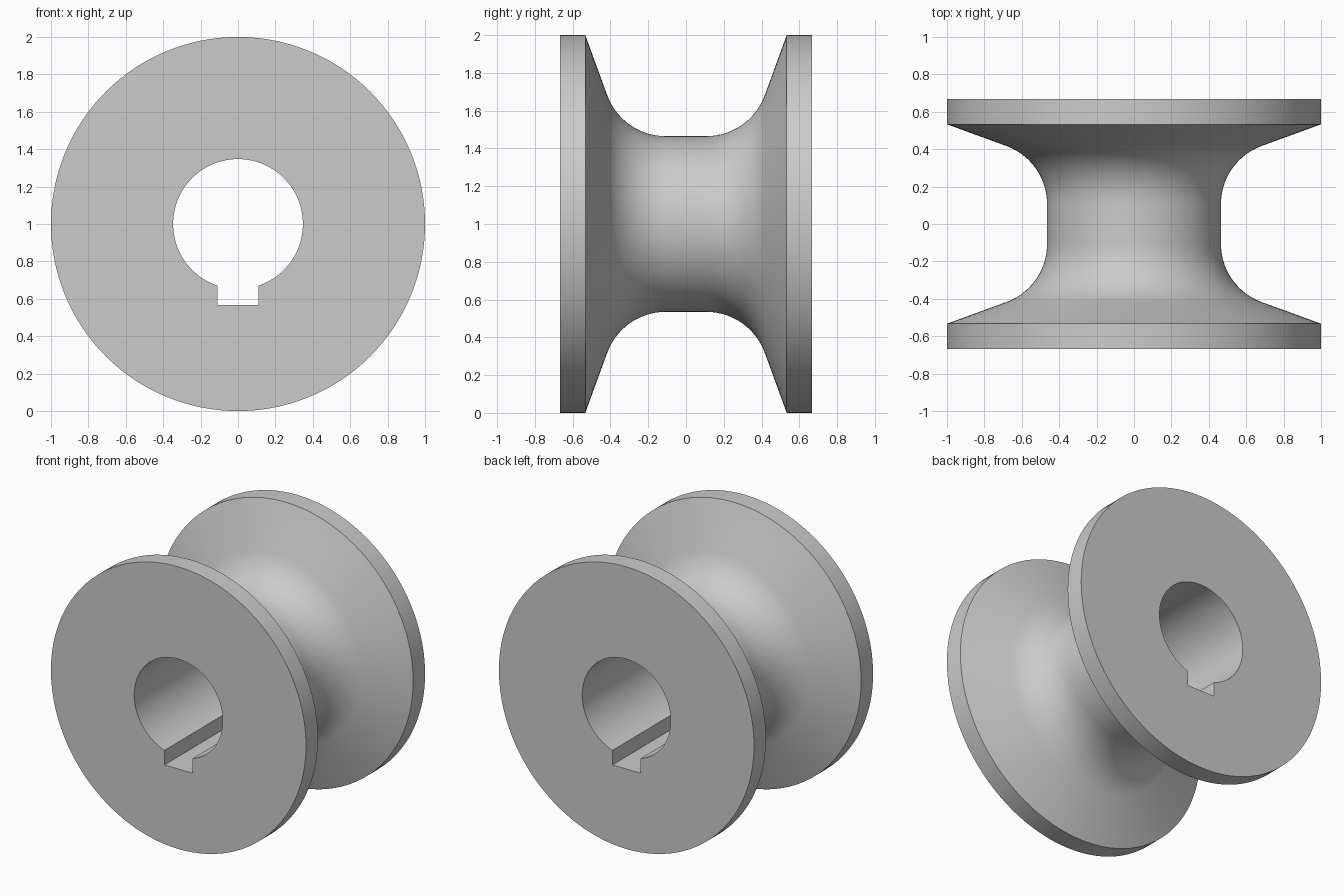
import bpy
import bmesh
from math import sin, cos, asin, pi, radians

cube = bpy.data.objects.get("Cube")
if cube:
    bpy.data.objects.remove(cube, do_unlink=True)

STEPS = 128
HALF_WIDTH, RIM_EDGE, RIM_R = 0.667, 0.533, 1.0
WAIST_R, WAIST_HALF, FILLET_R = 0.465, 0.107, 0.33
FLANK = radians(70)
BORE_R, KEY_HALF, KEY_DEPTH = 0.347, 0.109, 0.433

steel = bpy.data.materials.new("light grey metal")
steel.use_nodes = True
grey = (0.6, 0.6, 0.6, 1)
steel.diffuse_color = grey
steel.node_tree.nodes["Principled BSDF"].inputs["Base Color"].default_value = grey


def make_object(name, bm):
    bmesh.ops.recalc_face_normals(bm, faces=bm.faces)
    mesh = bpy.data.meshes.new(name)
    bm.to_mesh(mesh)
    bm.free()
    mesh.materials.append(steel)
    obj = bpy.data.objects.new(name, mesh)
    obj.location.z = RIM_R
    bpy.context.collection.objects.link(obj)
    return obj


# Half profile (y, radius): waist, fillet, sloped flank, rim; mirrored to the front
half = []
for i in range(15):
    a = FLANK * i / 14
    half.append((WAIST_HALF + FILLET_R * sin(a), WAIST_R + FILLET_R * (1 - cos(a))))
half += [(RIM_EDGE, RIM_R), (HALF_WIDTH, RIM_R)]
profile = [(-y, r) for y, r in reversed(half)] + half

# Revolve the profile about the y axis and cap both ends
bm = bmesh.new()
rings = [[bm.verts.new((r * cos(2 * pi * k / STEPS), y, r * sin(2 * pi * k / STEPS)))
          for k in range(STEPS)] for y, r in profile]
for a, b in zip(rings, rings[1:]):
    for k in range(STEPS):
        n = (k + 1) % STEPS
        bm.faces.new((a[k], a[n], b[n], b[k]))
bm.faces.new(rings[0])
bm.faces.new(rings[-1])
roller = make_object("grooved_roller", bm)

# Bore and keyway cutter: circle opened at the bottom into a rectangular slot
gap = asin(KEY_HALF / BORE_R)
outline = [(KEY_HALF, -KEY_DEPTH)]
for k in range(97):
    a = -pi / 2 + gap + (2 * pi - 2 * gap) * k / 96
    outline.append((BORE_R * cos(a), BORE_R * sin(a)))
outline.append((-KEY_HALF, -KEY_DEPTH))
bm = bmesh.new()
face = bm.faces.new([bm.verts.new((x, -1, z)) for x, z in outline])
extruded = bmesh.ops.extrude_face_region(bm, geom=[face])["geom"]
bmesh.ops.translate(bm, vec=(0, 2, 0),
                    verts=[v for v in extruded if isinstance(v, bmesh.types.BMVert)])
cutter = make_object("bore_cutter", bm)
cutter.hide_render = True

# Cut the bore, apply, then discard the cutter
bpy.ops.object.select_all(action='DESELECT')
roller.select_set(True)
bpy.context.view_layer.objects.active = roller
cut = roller.modifiers.new("bore", 'BOOLEAN')
cut.operation = 'DIFFERENCE'
cut.solver = 'EXACT'
cut.object = cutter
bpy.ops.object.modifier_apply(modifier=cut.name)
bpy.data.objects.remove(cutter, do_unlink=True)

bpy.ops.object.shade_smooth_by_angle(angle=radians(15))
